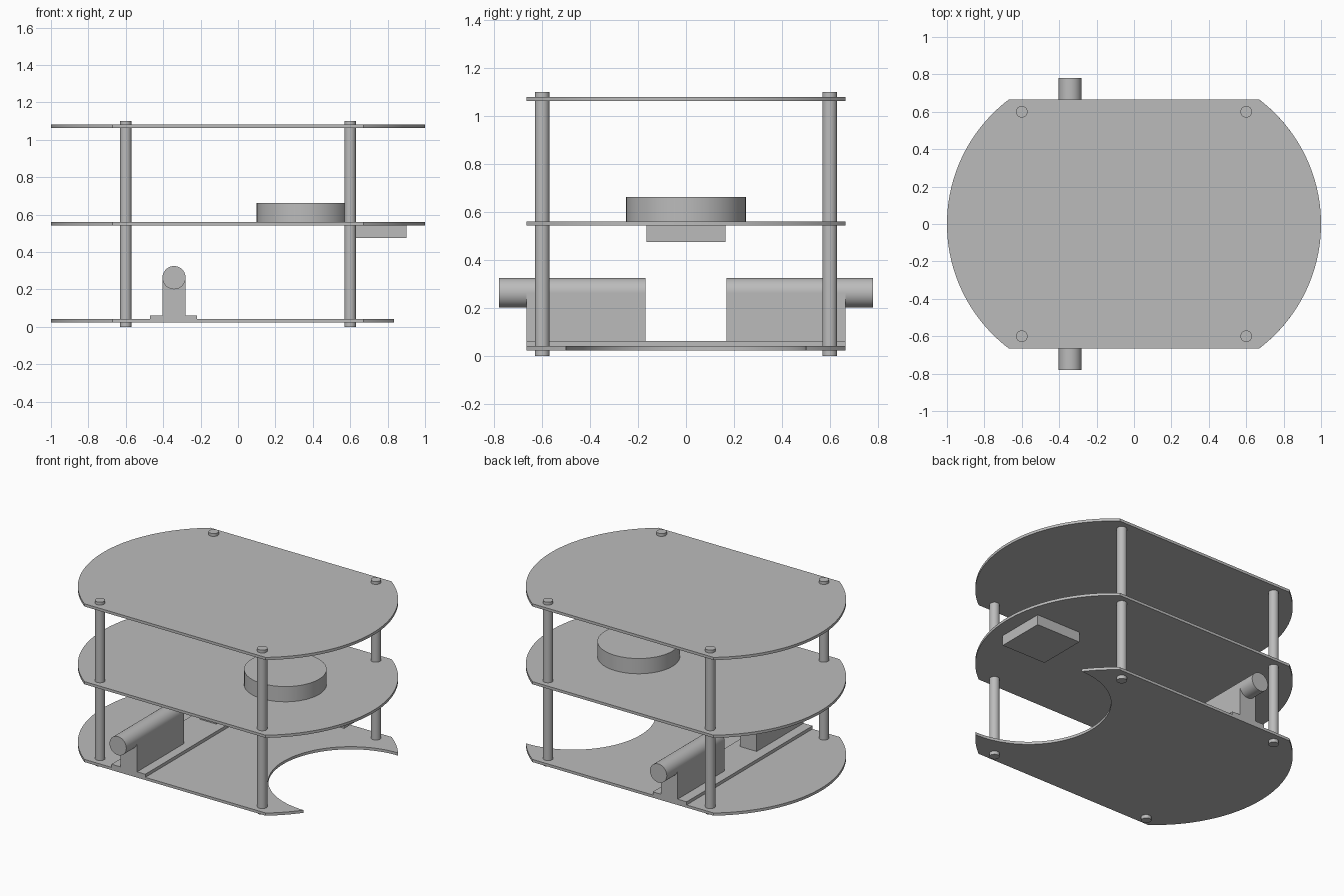
import bpy, bmesh, math

cube = bpy.data.objects.get("Cube")
if cube:
    bpy.data.objects.remove(cube, do_unlink=True)

grey = bpy.data.materials.new("grey")
grey.use_nodes = True
COLOUR = (0.5, 0.5, 0.5, 1)
grey.diffuse_color = COLOUR
grey.node_tree.nodes["Principled BSDF"].inputs["Base Color"].default_value = COLOUR

parts = []


def finish(name, bm):
    mesh = bpy.data.meshes.new(name)
    bmesh.ops.recalc_face_normals(bm, faces=bm.faces)
    bm.to_mesh(mesh)
    bm.free()
    mesh.materials.append(grey)
    ob = bpy.data.objects.new(name, mesh)
    bpy.context.collection.objects.link(ob)
    parts.append(ob)
    return ob


def extrude(name, outline, z0, z1):
    """Upright prism over a flat outline."""
    bm = bmesh.new()
    face = bm.faces.new([bm.verts.new((x, y, z0)) for x, y in outline])
    out = bmesh.ops.extrude_face_region(bm, geom=[face])
    top = [v for v in out["geom"] if isinstance(v, bmesh.types.BMVert)]
    bmesh.ops.translate(bm, verts=top, vec=(0, 0, z1 - z0))
    return finish(name, bm)


def box(name, x0, x1, y0, y1, z0, z1):
    return extrude(name, [(x0, y0), (x1, y0), (x1, y1), (x0, y1)], z0, z1)


def arc(cx, r, a0, a1, n=48):
    return [(cx + r * math.cos(a0 + (a1 - a0) * i / n),
             r * math.sin(a0 + (a1 - a0) * i / n)) for i in range(n + 1)]


def cylinder(name, r, depth, location, turn=0):
    ob = extrude(name, arc(0, r, 0, math.tau, 64)[:-1], -depth / 2, depth / 2)
    ob.location = location
    ob.rotation_euler.x = turn
    return ob


# Decks: straight sides with bowed ends; the lowest has a round bay at one end
HALF, BOW_X, BOW_R, BAY_R = 0.665, 0.165, 0.835, 0.5
corner = math.asin(HALF / BOW_R)
tip = math.asin(BAY_R / BOW_R)
bay_x = BOW_X + BOW_R * math.cos(tip)

back_end = arc(-BOW_X, BOW_R, math.pi - corner, math.pi + corner)
full_end = arc(BOW_X, BOW_R, -corner, corner)
bay_end = (arc(BOW_X, BOW_R, -corner, -tip, 12)
           + arc(bay_x, BAY_R, -math.pi / 2, -math.pi * 1.5)[1:-1]
           + arc(BOW_X, BOW_R, tip, corner, 12))

for name, end, z in (("bottom_deck", bay_end, 0.023),
                     ("middle_deck", full_end, 0.543),
                     ("top_deck", full_end, 1.063)):
    extrude(name, end + back_end, z, z + 0.018)

# Corner posts
for sx, x_name in ((-1, "right"), (1, "left")):
    for sy, y_name in ((-1, "front"), (1, "back")):
        cylinder(f"{y_name}_{x_name}_post", 0.031, 1.1, (0.6 * sx, 0.6 * sy, 0.55))

# Round sensor above and square module below the middle deck
cylinder("round_sensor", 0.25, 0.102, (0.35, 0, 0.612))
box("square_module", 0.57, 0.9, -0.165, 0.165, 0.475, 0.543)

# Motor strip with a motor and its support at each side
MOTOR_X, MOTOR_Z, MOTOR_R = -0.342, 0.263, 0.062
box("motor_strip", -0.47, -0.22, -HALF, HALF, 0.041, 0.062)
for s, side in ((-1, "front"), (1, "back")):
    inner, outer = sorted((0.17 * s, HALF * s))
    box(f"{side}_motor_support", MOTOR_X - MOTOR_R, MOTOR_X + MOTOR_R,
        inner, outer, 0.062, MOTOR_Z)
    cylinder(f"{side}_motor", MOTOR_R, 0.61, (MOTOR_X, 0.475 * s, MOTOR_Z), math.pi / 2)

# Smooth the round walls and keep the rims sharp
bpy.ops.object.select_all(action="DESELECT")
for ob in parts:
    ob.select_set(True)
bpy.context.view_layer.objects.active = parts[0]
bpy.ops.object.shade_smooth_by_angle(angle=math.radians(30))
